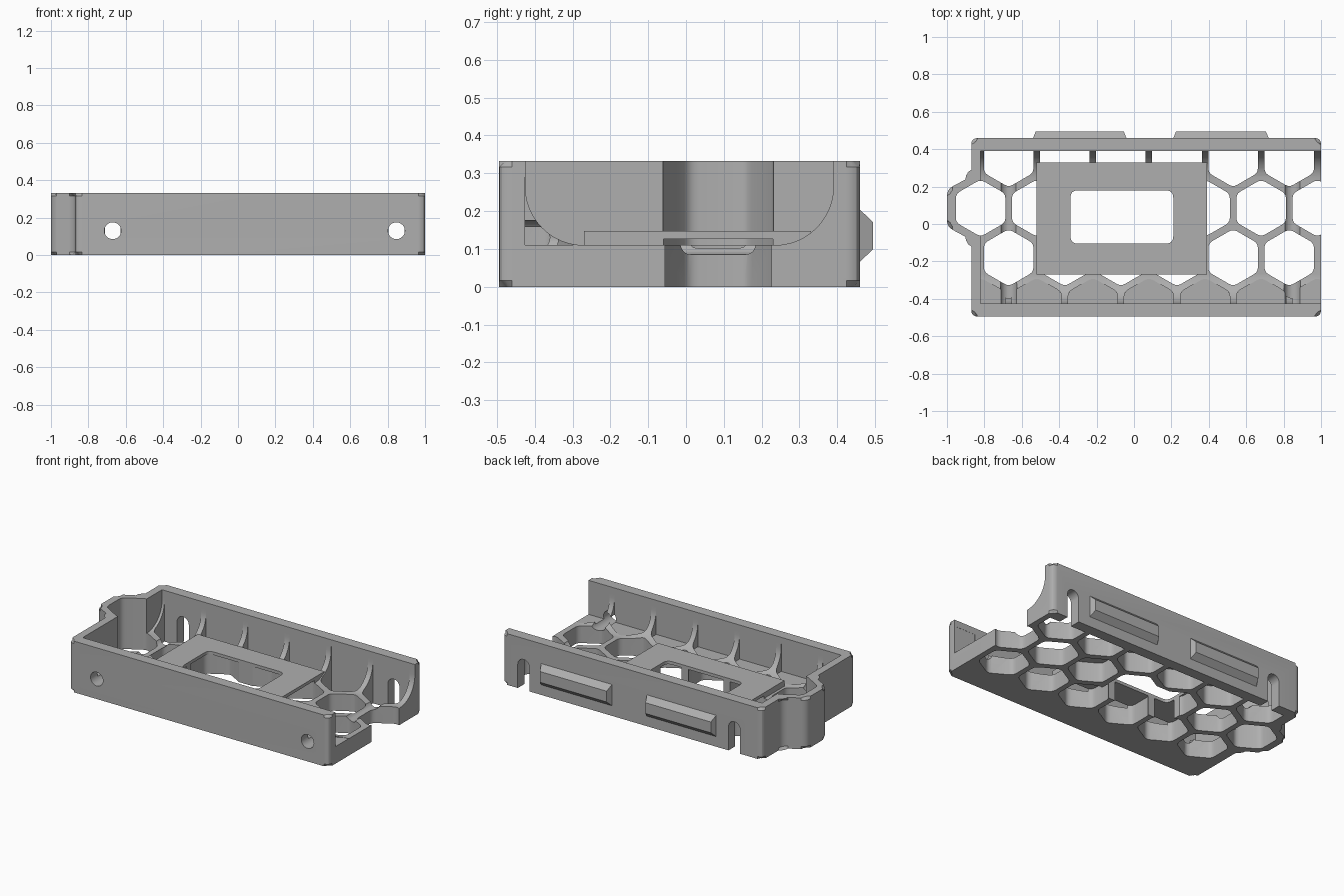
import bpy, bmesh, math
from mathutils import Vector

cube = bpy.data.objects.get("Cube")
if cube:
    bpy.data.objects.remove(cube, do_unlink=True)

grey = bpy.data.materials.new("plain grey")
grey.use_nodes = True
colour = (0.43, 0.43, 0.43, 1)
grey.diffuse_color = colour
grey.node_tree.nodes["Principled BSDF"].inputs["Base Color"].default_value = colour

AXES = {"z": lambda a, b, h: (a, b, h), "x": lambda a, b, h: (h, a, b), "y": lambda a, b, h: (a, h, b)}


def rounded(points, radius, steps=4):
    """Replace every corner of a polygon with a short curve."""
    out = []
    pts = [Vector(p) for p in points]
    for i, p in enumerate(pts):
        a = p + (pts[i - 1] - p).normalized() * radius
        b = p + (pts[(i + 1) % len(pts)] - p).normalized() * radius
        for s in range(steps + 1):
            t = s / steps
            out.append(tuple(a * (1 - t) ** 2 + p * 2 * t * (1 - t) + b * t * t))
    return out


def rect(x0, x1, y0, y1):
    return [(x0, y0), (x1, y0), (x1, y1), (x0, y1)]


def add_prism(bm, points, low, high, axis="z"):
    clean = [p for i, p in enumerate(points) if (Vector(p) - Vector(points[i - 1])).length > 1e-4]
    place = AXES[axis]
    bottom = [bm.verts.new(place(*p, low)) for p in clean]
    top = [bm.verts.new(place(*p, high)) for p in clean]
    bm.faces.new(bottom)
    bm.faces.new(top)
    n = len(clean)
    for i in range(n):
        j = (i + 1) % n
        bm.faces.new((bottom[i], bottom[j], top[j], top[i]))


def finish(bm, name):
    bmesh.ops.recalc_face_normals(bm, faces=bm.faces)
    mesh = bpy.data.meshes.new(name)
    bm.to_mesh(mesh)
    bm.free()
    mesh.materials.append(grey)
    obj = bpy.data.objects.new(name, mesh)
    bpy.context.collection.objects.link(obj)
    return obj


def prisms(name, *specs):
    bm = bmesh.new()
    for spec in specs:
        add_prism(bm, *spec)
    return finish(bm, name)


def combine(target, tool, operation):
    tool.hide_render = True
    mod = target.modifiers.new(tool.name, "BOOLEAN")
    mod.operation, mod.object, mod.solver = operation, tool, "EXACT"
    bpy.context.view_layer.objects.active = target
    bpy.ops.object.modifier_apply(modifier=mod.name)
    bpy.data.objects.remove(tool, do_unlink=True)


# Outer body with a bulge on the closed end and chamfered rims
HEIGHT = 0.333
outline = [(-0.87, -0.495), (1, -0.495), (1, 0.46), (-0.87, 0.46),
           (-0.87, 0.255), (-1, 0.185), (-1, -0.015), (-0.87, -0.085)]
bm = bmesh.new()
add_prism(bm, rounded(outline, 0.035), 0, HEIGHT)
rims = [e for e in bm.edges if abs(e.verts[0].co.z - e.verts[1].co.z) < 1e-6]
bmesh.ops.bevel(bm, geom=rims, offset=0.016, segments=1, affect="EDGES")
tray = finish(bm, "tray")

# Cavity with a rounded trough section, open at one end
FRONT, BACK, FLOOR, R = -0.425, 0.39, 0.11, 0.155
arc = [math.radians(90 * i / 12) for i in range(13)]
trough = [(FRONT, 0.5)]
trough += [(FRONT + R - R * math.cos(a), FLOOR + R - R * math.sin(a)) for a in arc]
trough += [(BACK - R + R * math.sin(a), FLOOR + R - R * math.cos(a)) for a in arc]
trough += [(BACK, 0.5)]
combine(tray, prisms("cavity", (trough, -0.82, 1.2, "x")), "DIFFERENCE")

# Raised pad that thickens the ribs around the window
pad = (-0.52, 0.39, -0.27, 0.33)
combine(tray, prisms("pad_ribs", (rect(*pad), 0.06, 0.137)), "UNION")

# Honeycomb: two full rows, one row against the back wall, one blind row in front
PITCH, SIDE = 0.3, 0.153


def hexagon(cx, cy):
    pts = [(cx + SIDE * math.sin(math.radians(60 * k)), cy + SIDE * math.cos(math.radians(60 * k)))
           for k in range(6)]
    return rounded(pts, 0.025, 3)


cells = []
for i in range(7):
    cells.append((hexagon(-0.82 + PITCH * i, 0.085), -0.1, 0.5))
    blind = [(max(x, -0.821), max(y, FRONT - 0.001)) for x, y in hexagon(-0.82 + PITCH * i, -0.44)]
    cells.append((blind, FLOOR + 0.001, 0.29))
for i in range(6):
    x = -0.67 + PITCH * i
    cells.append((hexagon(x, -0.18), -0.1, 0.5))
    cells.append(([(a, min(b, BACK + 0.001)) for a, b in hexagon(x, 0.35)], -0.1, 0.29))
combine(tray, prisms("honeycomb", *cells), "DIFFERENCE")

# Thin panel over the pad, then the window through it
combine(tray, prisms("panel", (rect(*pad), 0.127, 0.147)), "UNION")
window = rounded(rect(-0.34, 0.21, -0.105, 0.18), 0.04)
combine(tray, prisms("window", (window, -0.1, 0.3)), "DIFFERENCE")

# Screw holes through the front, with channels across the ribs
screws, slots = [], []
for x in (-0.67, 0.847):
    ring = [math.tau * k / 32 for k in range(32)]
    screws.append(([(x + 0.045 * math.cos(a), 0.13 + 0.045 * math.sin(a)) for a in ring],
                   -0.6, 0.385, "y"))
    dome = [math.pi * k / 16 for k in range(17)]
    slots.append(([(x + 0.042 * math.cos(a), 0.155 + 0.042 * math.sin(a)) for a in dome]
                  + [(x - 0.042, -0.1), (x + 0.042, -0.1)], 0.35, 0.6, "y"))
combine(tray, prisms("screw_holes", *screws), "DIFFERENCE")
combine(tray, prisms("back_slots", *slots), "DIFFERENCE")

# Wedge-shaped catches on the back
for name, x0, x1 in (("right_catch", -0.54, -0.04), ("left_catch", 0.21, 0.72)):
    bm = bmesh.new()
    bmesh.ops.create_cube(bm, size=1)
    for v in bm.verts:
        outer = v.co.y > 0
        inset = 0.015 if outer else 0
        v.co.x = x0 + inset if v.co.x < 0 else x1 - inset
        v.co.z = 0.135 + math.copysign(0.035 if outer else 0.07, v.co.z)
        v.co.y = 0.495 if outer else 0.459
    finish(bm, name)

bpy.ops.object.select_all(action="DESELECT")
tray.select_set(True)
bpy.context.view_layer.objects.active = tray
bpy.ops.object.shade_smooth_by_angle(angle=math.radians(28))
